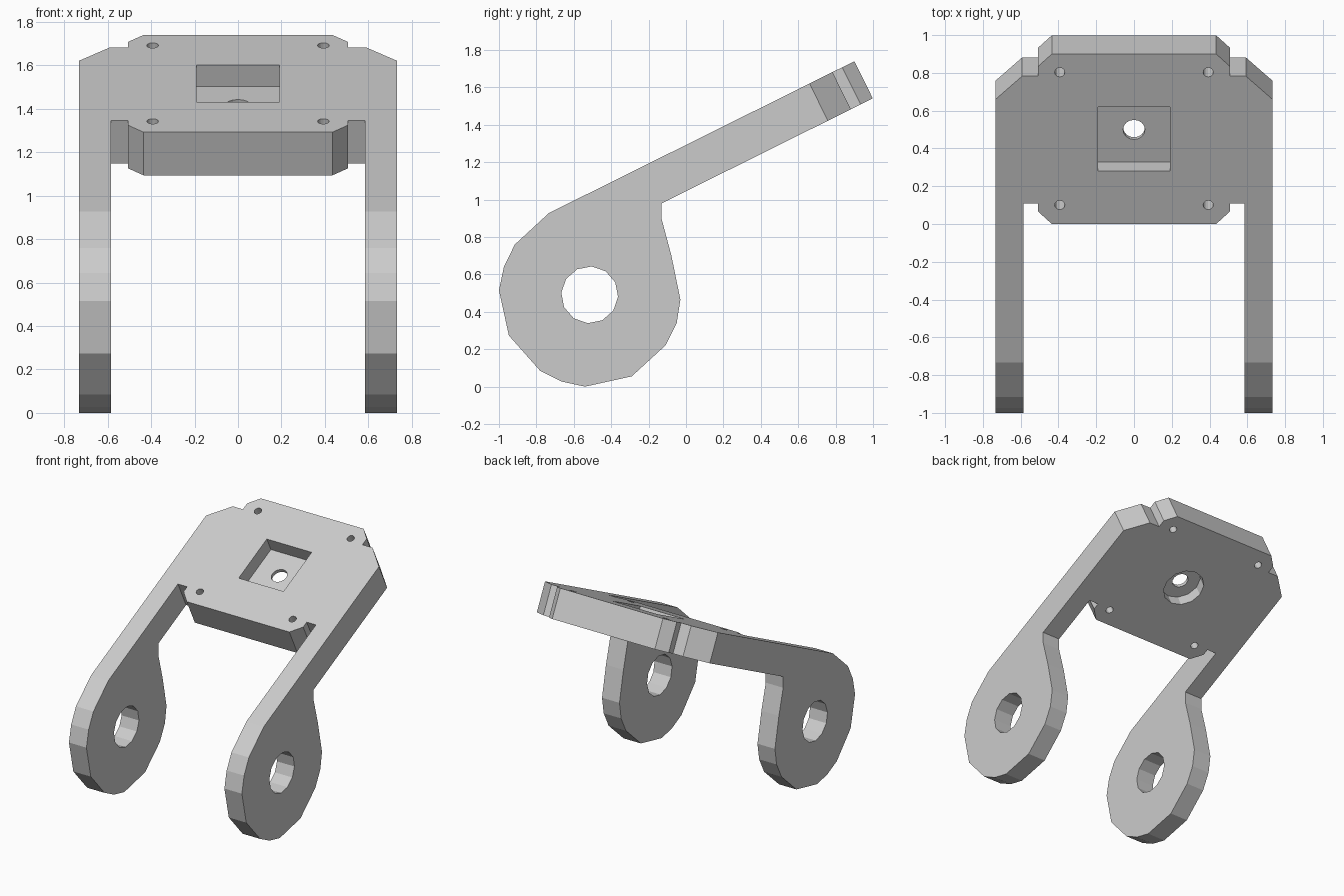
import bpy, bmesh
from math import atan, cos, sin, pi, radians
from mathutils import Matrix, Vector

if "Cube" in bpy.data.objects:
    bpy.data.objects.remove(bpy.data.objects["Cube"])

TILT = atan(0.497)            # slope of the mounting plate
THICK = 0.222
# plate frame: local x across, local y up the slope, local z out of the plate top
PLATE = Matrix.Translation((0, 0, 1.2925)) @ Matrix.Rotation(TILT, 4, 'X')
SIDE = Matrix(((0, 0, 1, 0), (1, 0, 0, 0), (0, 1, 0, 0), (0, 0, 0, 1)))  # local xy -> world yz


def prism(name, points, low, high, frame):
    """Extrude a 2D outline from low to high along the frame's z axis."""
    bm = bmesh.new()
    face = bm.faces.new([bm.verts.new((x, y, low)) for x, y in points])
    new = bmesh.ops.extrude_face_region(bm, geom=[face])['geom']
    top = [v for v in new if isinstance(v, bmesh.types.BMVert)]
    bmesh.ops.translate(bm, verts=top, vec=Vector((0, 0, high - low)))
    bm.transform(frame)
    bmesh.ops.recalc_face_normals(bm, faces=bm.faces)
    mesh = bpy.data.meshes.new(name)
    bm.to_mesh(mesh)
    bm.free()
    obj = bpy.data.objects.new(name, mesh)
    bpy.context.collection.objects.link(obj)
    return obj


def ring(cx, cy, r, sides, turn=0.0):
    return [(cx + r * cos(turn + 2 * pi * i / sides),
             cy + r * sin(turn + 2 * pi * i / sides)) for i in range(sides)]


def combine(target, cutter, operation):
    mod = target.modifiers.new(operation, 'BOOLEAN')
    mod.operation = operation
    mod.solver = 'EXACT'
    mod.object = cutter
    bpy.context.view_layer.objects.active = target
    bpy.ops.object.modifier_apply(modifier=mod.name)
    bpy.data.objects.remove(cutter)


def slope(y):
    """Distance up the slope for a top-view y."""
    return y / cos(TILT)


# side profile: sloping plate and arm flowing into the rounded pivot eye
profile = [(-0.733, 0.928), (-0.915, 0.76), (-0.973, 0.643), (-1, 0.515),
           (-0.947, 0.273), (-0.78, 0.085), (-0.664, 0.027), (-0.54, 0),
           (-0.29, 0.055), (-0.11, 0.22), (-0.05, 0.338), (-0.03, 0.465),
           (-0.078, 0.7), (-0.13, 0.895), (-0.13, 0.98),
           (1.2, 0.98 + 1.33 * 0.497), (1.2, 0.928 + 1.933 * 0.497)]
bracket = prism('fork_bracket', profile, -1, 1, SIDE)

# plan outline across the plate: chamfered tabs, notches and two arms
half = [(0.435, 0.0), (0.507, 0.065), (0.507, 0.108), (0.585, 0.108),
        (0.585, -2), (0.733, -2), (0.733, 0.66), (0.592, 0.783),
        (0.507, 0.783), (0.507, 0.835), (0.435, 0.9)]
half = [(x, slope(y)) for x, y in half]
outline = half + [(-x, s) for x, s in reversed(half)]
combine(bracket, prism('plan_outline', outline, -2, 1, PLATE), 'INTERSECT')

# pivot holes through both arms
combine(bracket, prism('pivot_hole', ring(-0.515, 0.491, 0.152, 12, radians(-4)), -1, 1, SIDE),
        'DIFFERENCE')

# square pocket, centre hole and round recess underneath
mid = slope(0.45)
square = [(-0.19, mid - 0.19), (0.19, mid - 0.19), (0.19, mid + 0.19), (-0.19, mid + 0.19)]
combine(bracket, prism('square_pocket', square, -0.111, 0.1, PLATE), 'DIFFERENCE')
combine(bracket, prism('round_recess', ring(0, mid, 0.15, 12), -0.4, -0.137, PLATE), 'DIFFERENCE')
combine(bracket, prism('centre_hole', ring(0, mid, 0.058, 16), -0.4, 0.1, PLATE), 'DIFFERENCE')

# four corner screw holes
for x in (-0.393, 0.393):
    for y in (0.1, 0.803):
        combine(bracket, prism('screw_hole', ring(x, slope(y), 0.027, 12), -0.4, 0.1, PLATE),
                'DIFFERENCE')
